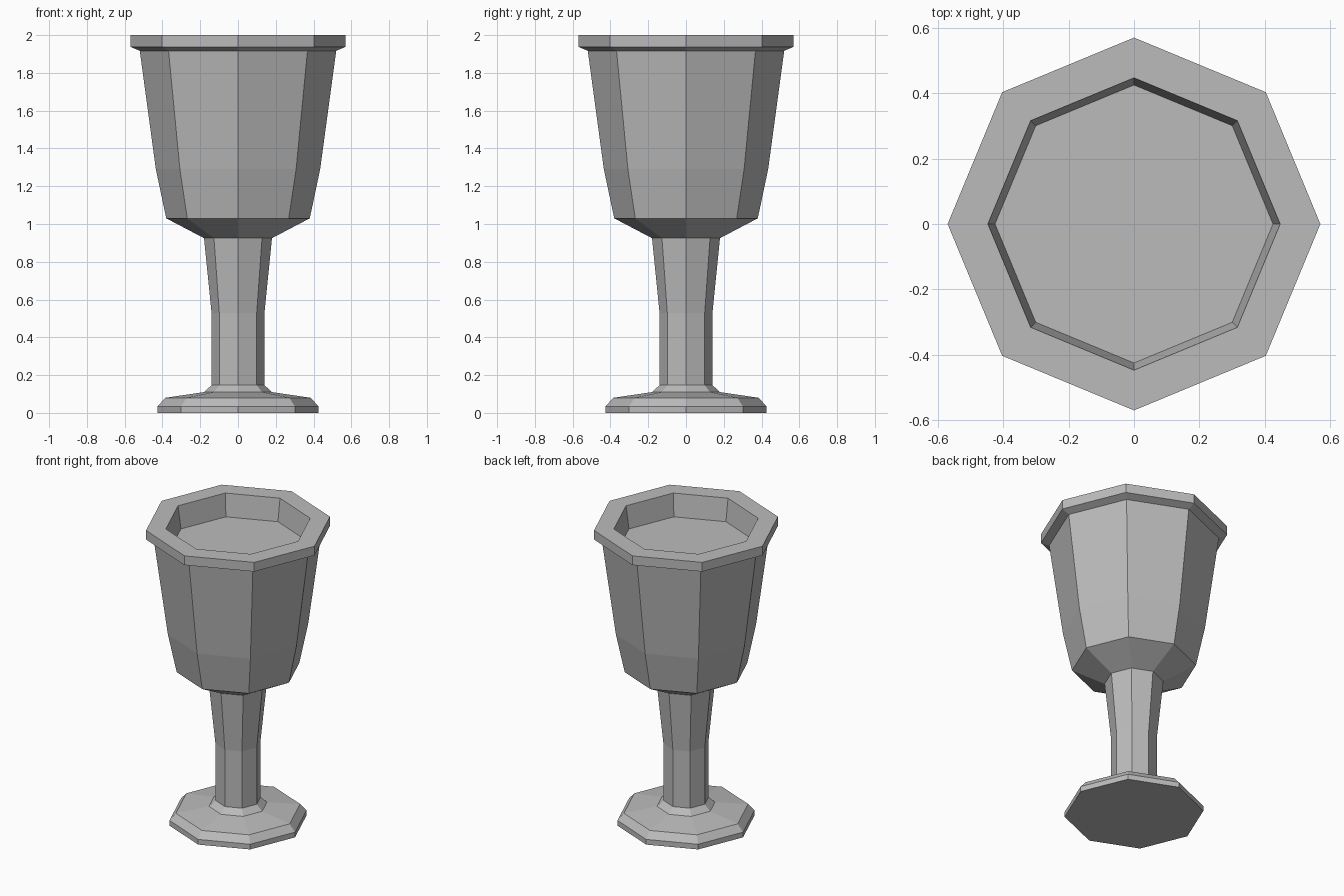
import bpy
import bmesh
from math import cos, sin, tau

SIDES = 8

cube = bpy.data.objects.get("Cube")
if cube:
    bpy.data.objects.remove(cube, do_unlink=True)

# One plain grey for the whole goblet
grey = bpy.data.materials.new("grey metal")
grey.use_nodes = True
colour = (0.5, 0.5, 0.5, 1)
grey.diffuse_color = colour
grey.node_tree.nodes["Principled BSDF"].inputs["Base Color"].default_value = colour


def lathe(name, profile, cap_start=False, cap_end=False):
    """Spin (radius, z) points, listed upwards, into a flat-faced octagonal part."""
    bm = bmesh.new()
    rings = [[bm.verts.new((r * cos(tau * i / SIDES), r * sin(tau * i / SIDES), z))
              for i in range(SIDES)] for r, z in profile]
    for low, high in zip(rings, rings[1:]):
        for i in range(SIDES):
            j = (i + 1) % SIDES
            bm.faces.new((low[i], low[j], high[j], high[i]))
    if cap_start:
        bm.faces.new(rings[0][::-1])
    if cap_end:
        bm.faces.new(rings[-1])
    mesh = bpy.data.meshes.new(name)
    bm.to_mesh(mesh)
    bm.free()
    mesh.materials.append(grey)
    obj = bpy.data.objects.new(name, mesh)
    bpy.context.collection.objects.link(obj)
    return obj


# Spreading foot with a bevelled edge and a small collar
lathe("foot", [(0.425, 0), (0.425, 0.035), (0.385, 0.08), (0.18, 0.11), (0.14, 0.147)],
      cap_start=True)

# Straight stem that flares towards the bowl
lathe("stem", [(0.14, 0.147), (0.14, 0.53), (0.18, 0.925)])

# Bowl walls
lathe("bowl", [(0.18, 0.925), (0.38, 1.03), (0.435, 1.29), (0.52, 1.917)])

# Overhanging rim, running over the lip and down to the shallow floor inside
lathe("rim_and_inner_floor",
      [(0.52, 1.917), (0.57, 1.938), (0.57, 2), (0.447, 2), (0.425, 1.85)],
      cap_end=True)
